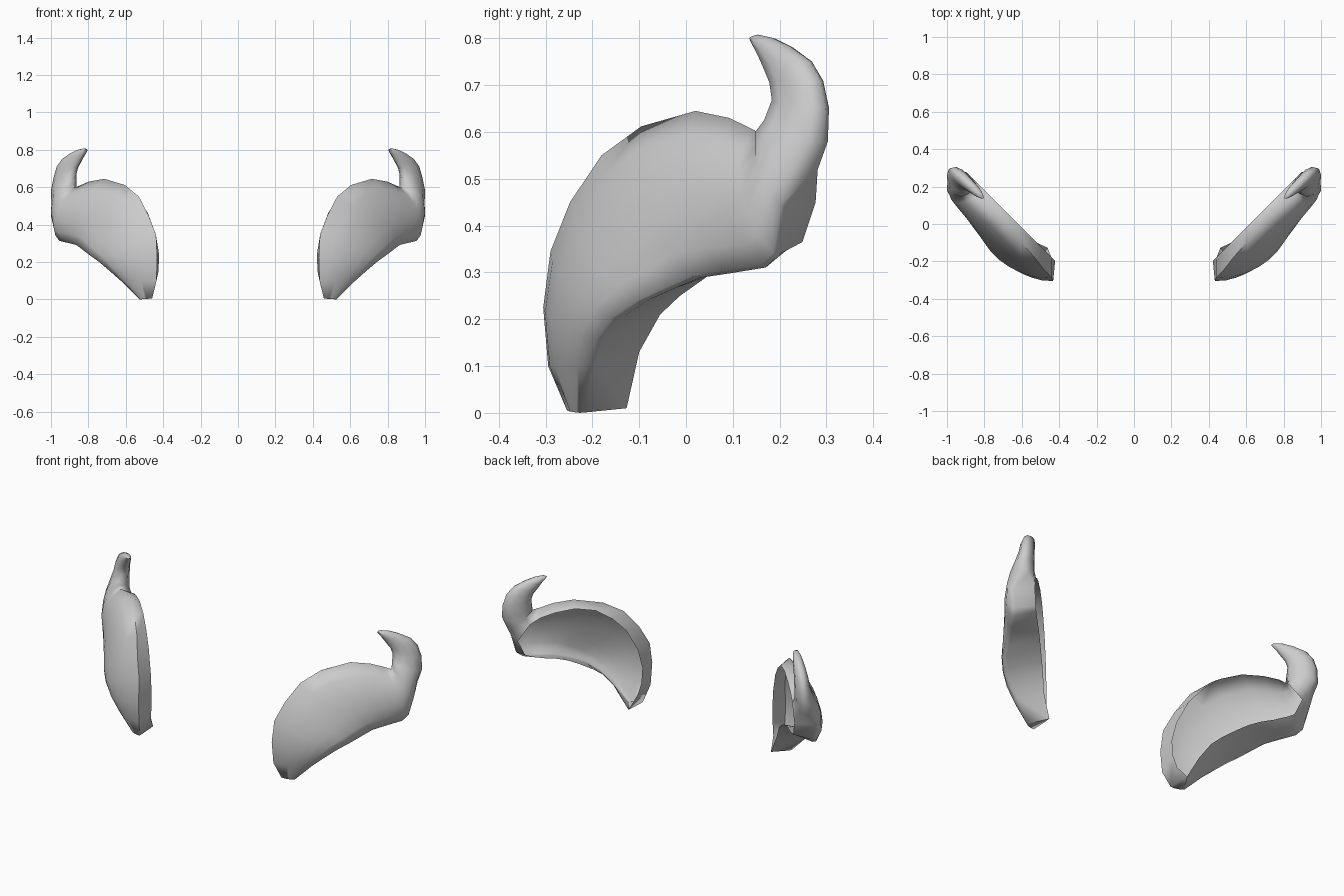
import bpy, bmesh, math
from mathutils import Vector

if "Cube" in bpy.data.objects:
    bpy.data.objects.remove(bpy.data.objects["Cube"])

R2 = math.sqrt(2)

def place(t, z, d):
    # t runs along the open rim plane, d is the depth outward from it
    return Vector(((R2 * t + 0.62 + R2 * d) / 2, (R2 * t - 0.62 - R2 * d) / 2, z))

def mix(a, b, w):
    return tuple(p + (q - p) * w for p, q in zip(a, b))

# Shell stations: upper rim (t,z), upper contour (t,z,d), lower crease (t,z,d), lower rim (t,z,d), bulge
stations = [
    ((.185, .08), (.145, .005, .066), (.214, .0, .094), (.237, .01, -.022), .008),
    ((.163, .15), (.10, .10, .078), (.30, .10, .152), (.297, .13, 0), .025),
    ((.158, .24), (.09, .225, .083), (.36, .155, .185), (.36, .21, 0), .035),
    ((.182, .345), (.105, .345, .076), (.424, .20, .200), (.42, .25, 0), .042),
    ((.245, .465), (.163, .45, .075), (.50, .235, .197), (.50, .29, 0), .046),
    ((.32, .54), (.247, .55, .064), (.565, .26, .180), (.56, .315, 0), .053),
    ((.41, .595), (.36, .612, .057), (.625, .283, .162), (.62, .33, 0), .062),
    ((.52, .615), (.52, .645, .053), (.70, .293, .142), (.685, .338, 0), .068),
    ((.63, .60), (.63, .63, .060), (.79, .305, .120), (.75, .352, 0), .072),
    ((.71, .575), (.70, .607, .064), (.825, .335, .115), (.79, .365, 0), .068),
    ((.765, .54), (.738, .595, .070), (.852, .44, .122), (.83, .45, 0), .045),
]
rings = []
for ur, uc, lc, lr, bulge in stations:
    top = []
    for k in range(7):
        w = k / 6
        t, z, d = mix(lc, uc, w)
        top.append((t, z, d + bulge * (4 * w * (1 - w)) ** 0.75))
    # soften the lower crease
    top[0:1] = [mix(lc, lr, .12), mix(lc, top[1], .15)]
    rings.append([place(*p) for p in [lr] + top + [(*ur, 0)]])
shell_count = len(rings)

# Horn sections: inner (t,z), outer (t,z), depth centre, half thickness
horn = [
    ((.740, .61), (.880, .51), .068, .064),
    ((.744, .63), (.907, .575), .055, .052),
    ((.750, .67), (.904, .65), .043, .041),
    ((.738, .705), (.885, .71), .040, .037),
    ((.715, .735), (.85, .752), .037, .032),
    ((.695, .765), (.79, .782), .035, .027),
    ((.677, .787), (.735, .801), .034, .020),
    ((.667, .799), (.69, .808), .034, .010),
]
N = len(rings[0])
for a, b, dc, h in horn:
    ring = []
    for i in range(N):
        ang = 1.4 * math.pi - math.tau * i / N
        t, z = mix(a, b, 0.5 - 0.5 * math.cos(ang))
        ring.append(place(t, z, dc + h * math.sin(ang)))
    rings.append(ring)

# Join the sections: the shell stays open at the back, the horn is a closed tube
bm = bmesh.new()
rows = [[bm.verts.new(p) for p in r] for r in rings]
for r in range(len(rows) - 1):
    a, b = rows[r], rows[r + 1]
    for i in range(N if r >= shell_count - 1 else N - 1):
        j = (i + 1) % N
        bm.faces.new((a[i], a[j], b[j], b[i]))
bm.faces.new(rows[0][::-1])
bm.faces.new(rows[-1])
bmesh.ops.recalc_face_normals(bm, faces=bm.faces)
if sum(f.normal.dot(Vector((1, -1, 0))) * f.calc_area() for f in bm.faces) < 0:
    bmesh.ops.reverse_faces(bm, faces=bm.faces)
me = bpy.data.meshes.new("horned_shoulder_guard")
bm.to_mesh(me)
bm.free()
guard = bpy.data.objects.new("horned_shoulder_guard", me)
bpy.context.collection.objects.link(guard)

# Mirror to the other shoulder and shade smooth
guard.modifiers.new("mirror", 'MIRROR')
guard.select_set(True)
bpy.context.view_layer.objects.active = guard
bpy.ops.object.shade_smooth_by_angle(angle=math.radians(85))
